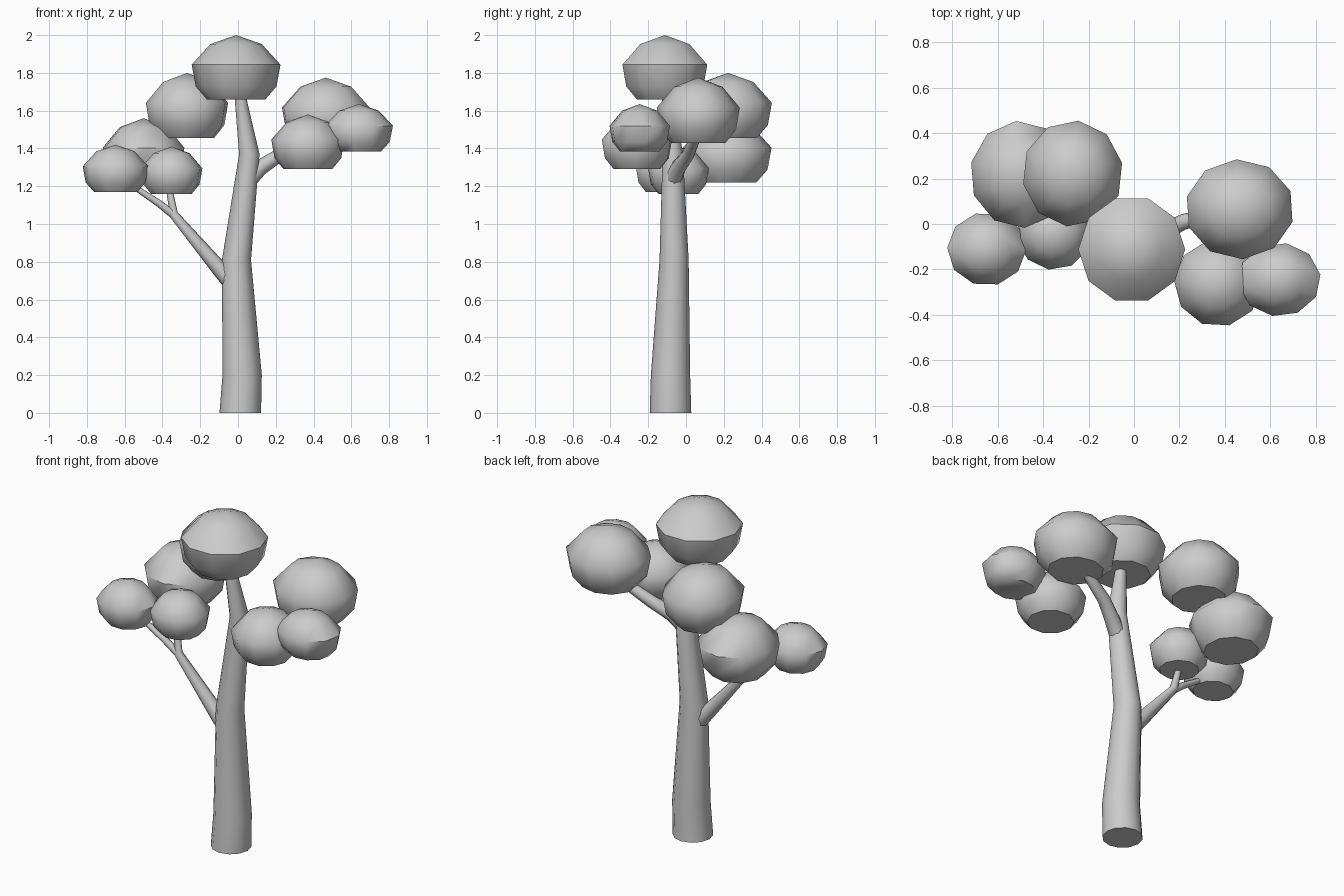
import bpy, bmesh, math
from mathutils import Vector

if "Cube" in bpy.data.objects:
    bpy.data.objects.remove(bpy.data.objects["Cube"])


def finish(bm, name, angle):
    bmesh.ops.recalc_face_normals(bm, faces=bm.faces)
    me = bpy.data.meshes.new(name)
    bm.to_mesh(me)
    bm.free()
    ob = bpy.data.objects.new(name, me)
    bpy.context.collection.objects.link(ob)
    bpy.ops.object.select_all(action='DESELECT')
    ob.select_set(True)
    bpy.context.view_layer.objects.active = ob
    bpy.ops.object.shade_smooth_by_angle(angle=math.radians(angle))
    return ob


def skin(bm, rings):
    n = len(rings[0])
    for a, b in zip(rings, rings[1:]):
        for i in range(n):
            j = (i + 1) % n
            bm.faces.new((a[i], a[j], b[j], b[i]))


def tube(name, points, sides, level=False):
    """Tapered tube; points are (x, y, z, radius). level keeps rings horizontal."""
    bm = bmesh.new()
    pos = [Vector(p[:3]) for p in points]
    rings = []
    for k, p in enumerate(points):
        d = pos[min(k + 1, len(pos) - 1)] - pos[max(k - 1, 0)]
        if level:
            u, v = Vector((1, 0, 0)), Vector((0, 1, 0))
        else:
            u = d.cross(Vector((0, 1, 0))).normalized()
            v = d.cross(u).normalized()
        ring = []
        for i in range(sides):
            a = 2 * math.pi * i / sides
            ring.append(bm.verts.new(pos[k] + p[3] * (u * math.cos(a) + v * math.sin(a))))
        rings.append(ring)
    skin(bm, rings)
    bm.faces.new(rings[0])
    bm.faces.new(rings[-1])
    return finish(bm, name, 50)


# (height fraction, radius fraction) of a leaf puff with a flat underside
PUFF = [(0, 0.66), (0.2, 0.91), (0.54, 1.0), (0.86, 0.58)]


def puff(name, x, y, rx, ry, z0, z1, phase, sides=10):
    bm = bmesh.new()
    rings = []
    for h, r in PUFF:
        ring = []
        for i in range(sides):
            a = 2 * math.pi * i / sides + phase
            ring.append(bm.verts.new((x + rx * r * math.cos(a),
                                      y + ry * r * math.sin(a),
                                      z0 + (z1 - z0) * h)))
        rings.append(ring)
    skin(bm, rings)
    bm.faces.new(rings[0])
    apex = bm.verts.new((x, y, z1))
    for i in range(sides):
        bm.faces.new((rings[-1][i], rings[-1][(i + 1) % sides], apex))
    return finish(bm, name, 50)


# Trunk
tube("trunk", [(0.012, -0.082, 0, 0.11), (0.022, -0.082, 0.2, 0.104),
               (-0.008, -0.063, 0.81, 0.077), (0.06, -0.07, 1.37, 0.054),
               (0.005, -0.1, 1.72, 0.027)], 12, level=True)

# Branches
tube("left_branch", [(-0.03, -0.065, 0.69, 0.05), (-0.1, -0.067, 0.765, 0.042),
                     (-0.34, -0.075, 1.05, 0.024), (-0.37, -0.05, 1.22, 0.015)], 8)
tube("left_twig", [(-0.33, -0.075, 1.04, 0.022), (-0.42, -0.085, 1.11, 0.019),
                   (-0.57, -0.1, 1.21, 0.014)], 8)
tube("right_branch", [(0.05, -0.07, 1.23, 0.048), (0.12, -0.04, 1.3, 0.042),
                      (0.22, 0.01, 1.365, 0.035), (0.45, 0.07, 1.5, 0.025)], 8)

# Leaf puffs: x, y, rx, ry, bottom, top
puffs = [
    (-0.01, -0.112, 0.235, 0.236, 1.66, 2.00),
    (-0.27, 0.222, 0.222, 0.234, 1.455, 1.80),
    (-0.5, 0.218, 0.222, 0.236, 1.22, 1.56),
    (-0.648, -0.11, 0.174, 0.162, 1.17, 1.42),
    (-0.352, -0.04, 0.166, 0.162, 1.16, 1.41),
    (0.465, 0.065, 0.24, 0.22, 1.43, 1.775),
    (0.37, -0.26, 0.194, 0.192, 1.29, 1.58),
    (0.64, -0.245, 0.182, 0.162, 1.385, 1.635),
]
for k, p in enumerate(puffs):
    puff("leaf_puff_%d" % (k + 1), *p, phase=0.2 * k)
